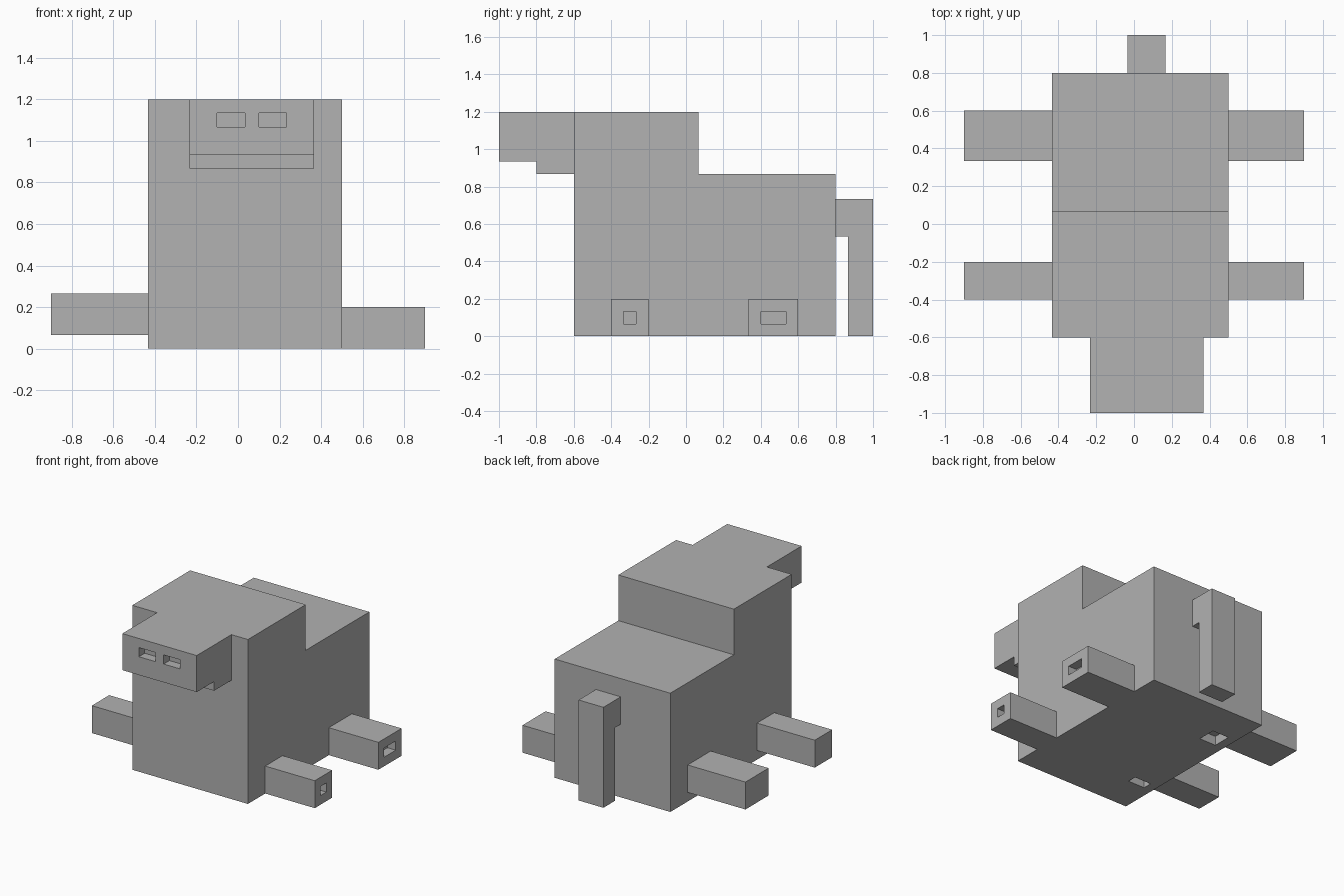
import bpy
import bmesh

U = 1 / 15  # one modelling block

old = bpy.data.objects.get("Cube")
if old:
    bpy.data.objects.remove(old, do_unlink=True)

GREY = (0.445, 0.445, 0.445, 1)
grey = bpy.data.materials.new("plain_grey")
grey.use_nodes = True
grey.diffuse_color = GREY
shader = next(n for n in grey.node_tree.nodes if n.type == "BSDF_PRINCIPLED")
shader.inputs["Base Color"].default_value = GREY
shader.inputs["Roughness"].default_value = 0.8


def slab(name, x0, x1, profile):
    """Extrude a side profile of (y, z) points from x0 to x1."""
    bm = bmesh.new()
    face = bm.faces.new([bm.verts.new((x0 * U, y * U, z * U)) for y, z in profile])
    moved = bmesh.ops.extrude_face_region(bm, geom=[face])["geom"]
    verts = [v for v in moved if isinstance(v, bmesh.types.BMVert)]
    bmesh.ops.translate(bm, verts=verts, vec=((x1 - x0) * U, 0, 0))
    bmesh.ops.recalc_face_normals(bm, faces=bm.faces)
    mesh = bpy.data.meshes.new(name)
    bm.to_mesh(mesh)
    bm.free()
    mesh.materials.append(grey)
    obj = bpy.data.objects.new(name, mesh)
    bpy.context.collection.objects.link(obj)
    return obj


def box(name, x, y, z):
    return slab(name, *x, [(y[0], z[0]), (y[1], z[0]), (y[1], z[1]), (y[0], z[1])])


def recess(obj, x, y, z):
    """Cut a box-shaped pocket into an object."""
    cutter = box("cutter", x, y, z)
    cutter.hide_render = True
    mod = obj.modifiers.new("pocket", "BOOLEAN")
    mod.operation = "DIFFERENCE"
    mod.solver = "EXACT"
    mod.object = cutter
    bpy.context.view_layer.objects.active = obj
    bpy.ops.object.modifier_apply(modifier=mod.name)
    bpy.data.objects.remove(cutter, do_unlink=True)


# Body with raised shoulders
body = slab("body", -6.5, 7.5,
            [(-9, 0), (12, 0), (12, 13), (1, 13), (1, 18), (-9, 18)])

# Head with a stepped jaw and two sunken eyes
head = slab("head", -3.5, 5.5,
            [(-15, 14), (-12, 14), (-12, 13), (-9, 13), (-9, 18), (-15, 18)])
for x in (-1.5, 1.5):
    recess(head, (x, x + 2), (-16, -14), (16, 17))

# Hooked tail
slab("tail", -0.5, 2.5,
     [(12, 8), (13, 8), (13, 0), (15, 0), (15, 11), (12, 11)])

# Legs: pockets in the left leg ends and under the right side of the body
for place, y0, y1 in (("front", -6, -3), ("rear", 5, 9)):
    pocket = (y0 + 1, y1 - 1)
    left = box(place + "_left_leg", (7.5, 13.5), (y0, y1), (0, 3))
    recess(left, (12.5, 14.5), pocket, (1, 2))
    box(place + "_right_leg", (-13.5, -6.5), (y0, y1), (1, 4))
    recess(body, (-5.5, -3.5), pocket, (-1, 1))
